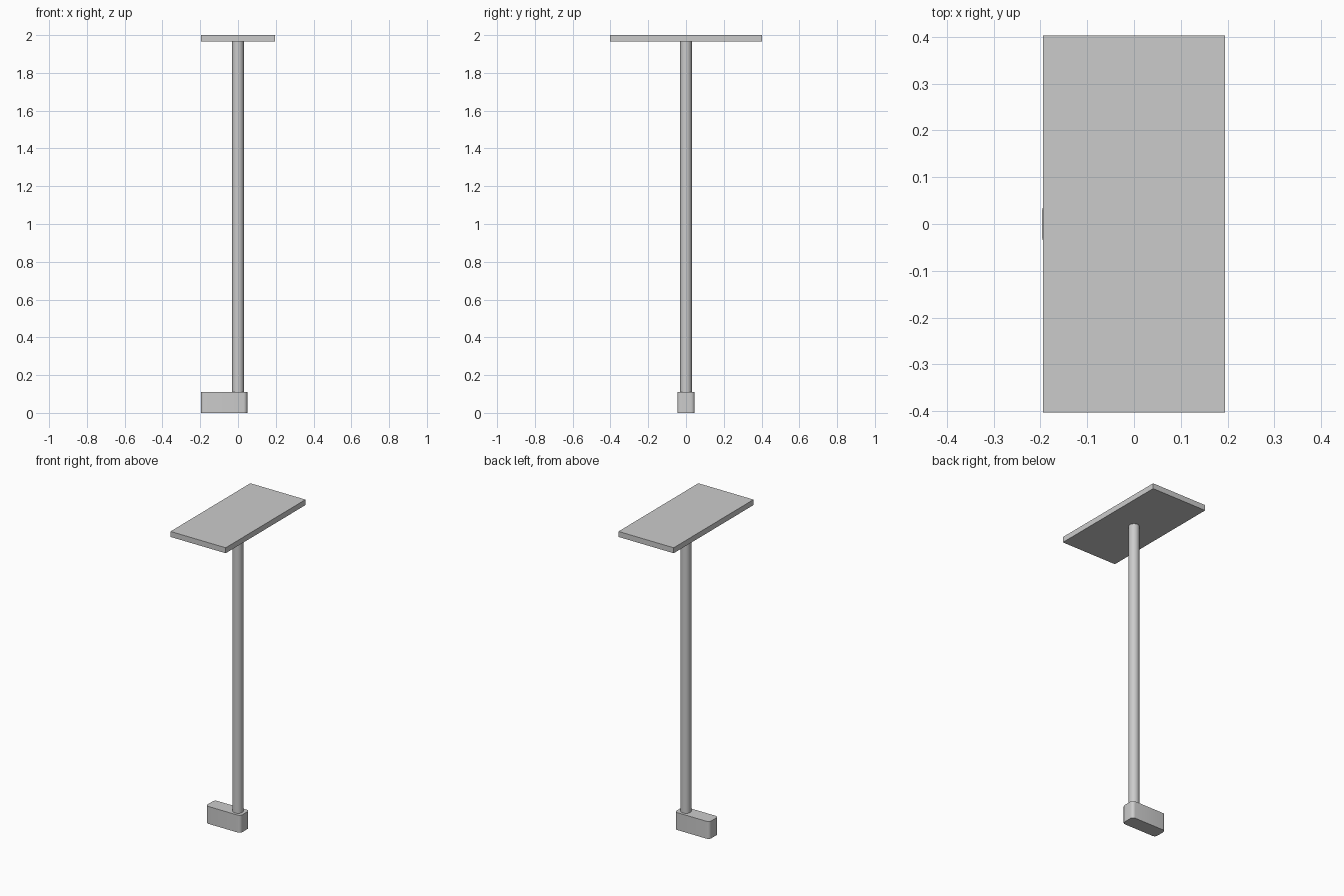
import bpy
import bmesh
from mathutils import Matrix, Vector

cube = bpy.data.objects.get("Cube")
if cube:
    bpy.data.objects.remove(cube, do_unlink=True)

# Single plain grey
grey = bpy.data.materials.new("plain_grey")
grey.use_nodes = True
colour = (0.6, 0.6, 0.6, 1)
grey.diffuse_color = colour
grey.node_tree.nodes["Principled BSDF"].inputs["Base Color"].default_value = colour


def finish(name, bm):
    mesh = bpy.data.meshes.new(name)
    bm.to_mesh(mesh)
    bm.free()
    mesh.materials.append(grey)
    obj = bpy.data.objects.new(name, mesh)
    bpy.context.collection.objects.link(obj)
    bpy.ops.object.select_all(action="DESELECT")
    obj.select_set(True)
    bpy.context.view_layer.objects.active = obj
    bpy.ops.object.shade_smooth_by_angle()
    return obj


def box(name, low, high, corner=0):
    """Box between two corners, with optionally rounded upright edges."""
    low, high = Vector(low), Vector(high)
    bm = bmesh.new()
    bmesh.ops.create_cube(bm, size=1, matrix=Matrix.Translation((low + high) / 2)
                          @ Matrix.Diagonal((*(high - low), 1)))
    if corner:
        upright = [e for e in bm.edges
                   if abs(e.verts[0].co.z - e.verts[1].co.z) > 0.01]
        bmesh.ops.bevel(bm, geom=upright, offset=corner, segments=6,
                        profile=0.5, affect="EDGES")
    return finish(name, bm)


# Foot: offset block with rounded upright corners
box("foot", (-0.197, -0.046, 0), (0.049, 0.046, 0.111), corner=0.02)

# Pole
bm = bmesh.new()
bmesh.ops.create_cone(bm, cap_ends=True, segments=32, radius1=0.031, radius2=0.031,
                      depth=1.855, matrix=Matrix.Translation((0, 0, 1.0375)))
finish("pole", bm)

# Flat top panel
box("top_panel", (-0.195, -0.403, 1.965), (0.195, 0.403, 2))
